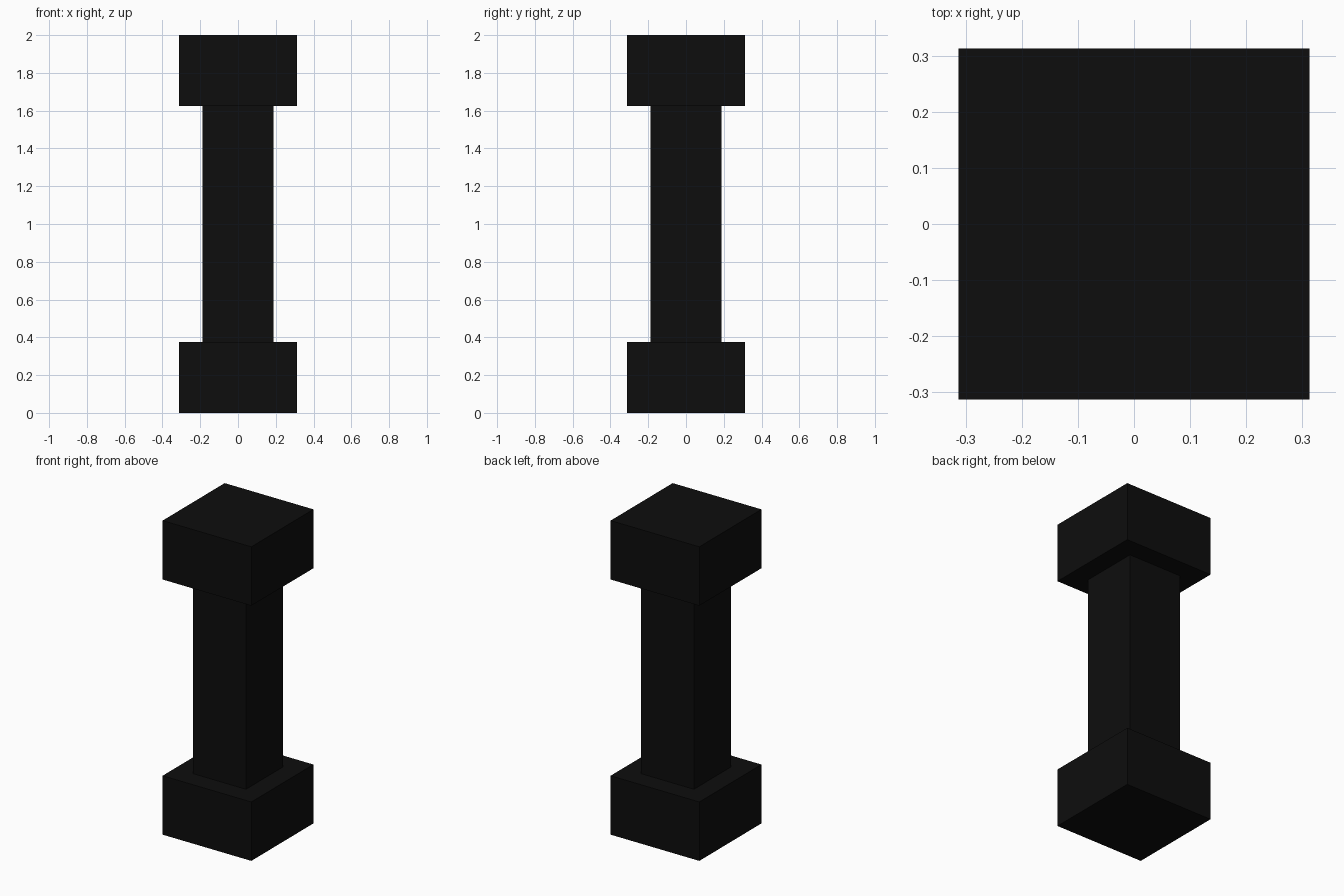
import bpy
import bmesh
from mathutils import Matrix

if "Cube" in bpy.data.objects:
    bpy.data.objects.remove(bpy.data.objects["Cube"])

black = bpy.data.materials.new("matte black")
black.diffuse_color = (0.004, 0.004, 0.004, 1.0)
black.use_nodes = True
black.node_tree.nodes["Principled BSDF"].inputs["Base Color"].default_value = black.diffuse_color


def square_block(name, width, z_low, z_high):
    """Square block centred on the z axis."""
    bm = bmesh.new()
    scale = Matrix.Diagonal((width, width, z_high - z_low, 1))
    move = Matrix.Translation((0, 0, (z_low + z_high) / 2))
    bmesh.ops.create_cube(bm, size=1, matrix=move @ scale)
    mesh = bpy.data.meshes.new(name)
    bm.to_mesh(mesh)
    bm.free()
    mesh.materials.append(black)
    obj = bpy.data.objects.new(name, mesh)
    bpy.context.collection.objects.link(obj)
    return obj


# Wide base, slim shaft and matching wide top
square_block("base_block", 0.625, 0.0, 0.375)
square_block("shaft", 0.375, 0.375, 1.625)
square_block("top_block", 0.625, 1.625, 2.0)
